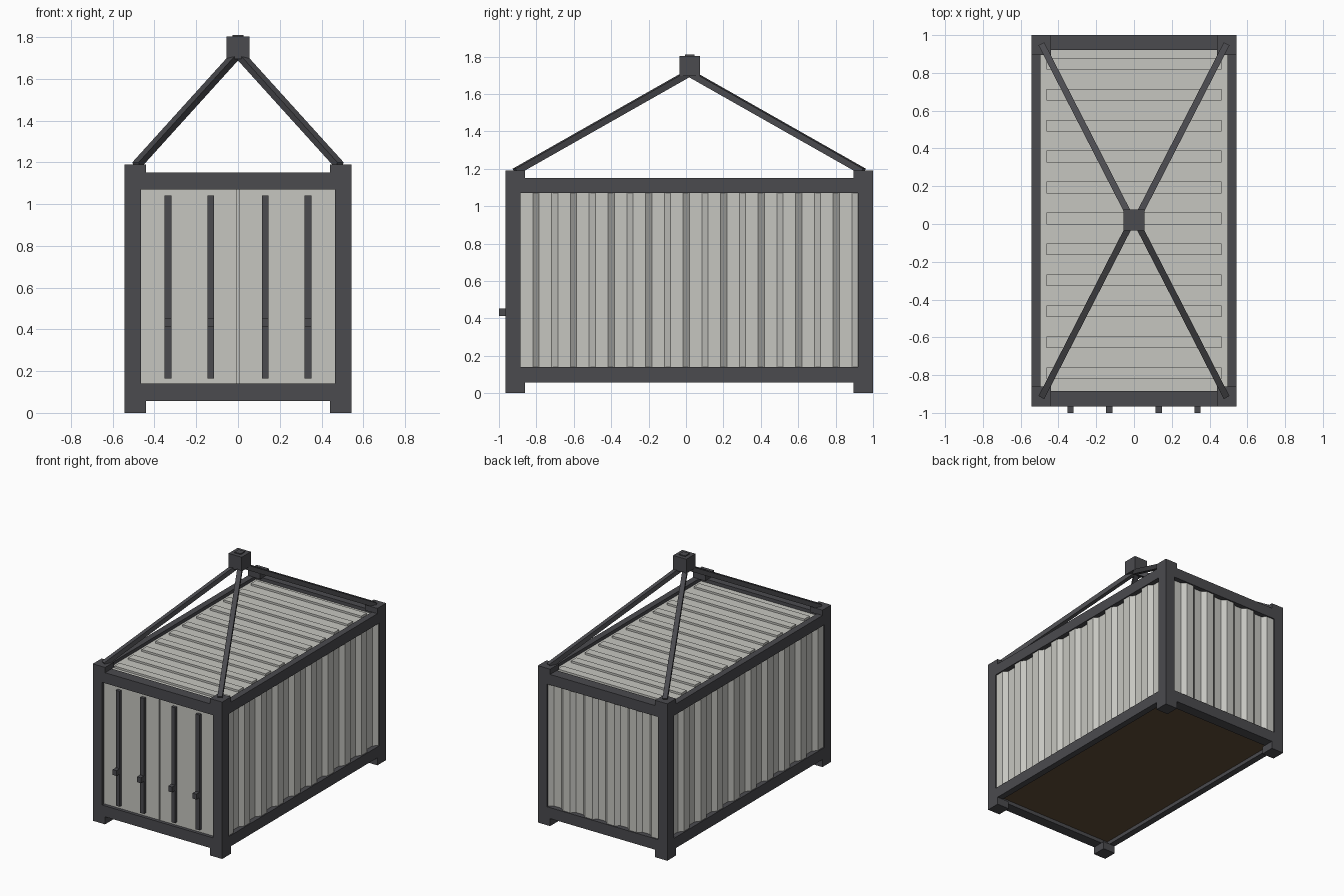
import bpy, bmesh
from mathutils import Vector

cube = bpy.data.objects.get("Cube")
if cube:
    bpy.data.objects.remove(cube, do_unlink=True)


def material(name, rgb):
    m = bpy.data.materials.new(name)
    m.use_nodes = True
    m.diffuse_color = (*rgb, 1)
    bsdf = next(n for n in m.node_tree.nodes if n.type == 'BSDF_PRINCIPLED')
    bsdf.inputs["Base Color"].default_value = (*rgb, 1)
    return m


STEEL = material("dark grey steel", (0.069, 0.069, 0.077))
PANEL = material("light grey panel", (0.565, 0.565, 0.53))
WOOD = material("brown floor", (0.12, 0.075, 0.04))


def finish(name, bm, mat):
    bmesh.ops.recalc_face_normals(bm, faces=bm.faces)
    mesh = bpy.data.meshes.new(name)
    bm.to_mesh(mesh)
    bm.free()
    mesh.materials.append(mat)
    ob = bpy.data.objects.new(name, mesh)
    bpy.context.collection.objects.link(ob)
    return ob


def box(name, x, y, z, mat=STEEL):
    """Box between (min, max) pairs on each axis."""
    bm = bmesh.new()
    bmesh.ops.create_cube(bm, size=1)
    for v in bm.verts:
        v.co = [(a + b) / 2 + c * (b - a) for (a, b), c in zip((x, y, z), v.co)]
    return finish(name, bm, mat)


def span(sign, a, b):
    """Range a..b mirrored to the given side of zero."""
    return tuple(sorted((sign * a, sign * b)))


def beam(name, start, end, width):
    """Square bar between two points."""
    start, end = Vector(start), Vector(end)
    bm = bmesh.new()
    bmesh.ops.create_cube(bm, size=1)
    turn = (end - start).to_track_quat('Z', 'Y')
    length = (end - start).length
    for v in bm.verts:
        v.co = turn @ Vector((v.co.x * width, v.co.y * width, v.co.z * length)) + (start + end) / 2
    return finish(name, bm, STEEL)


def corrugated(name, t0, t1, waves, outer, inner, z0, z1, place):
    """Trapezoid-wave wall; place(t, depth) gives x and y."""
    step = (t1 - t0) / waves
    pts = []
    for i in range(waves):
        t = t0 + i * step
        pts += [(t, outer), (t + step / 3, outer), (t + step / 2, inner), (t + step * 5 / 6, inner)]
    pts += [(t1, outer), (t1, inner - 0.015), (t0, inner - 0.015)]
    bm = bmesh.new()
    base = bm.faces.new([bm.verts.new((*place(t, d), z0)) for t, d in pts])
    top = bmesh.ops.extrude_face_region(bm, geom=[base])["geom"]
    bmesh.ops.translate(bm, vec=(0, 0, z1 - z0),
                        verts=[g for g in top if isinstance(g, bmesh.types.BMVert)])
    return finish(name, bm, PANEL)


# Main dimensions
X, FRONT, BACK = 0.543, -0.965, 1.0
POST = 0.08
XI, YF, YB = 0.465, FRONT + POST, BACK - POST
MID = (FRONT + BACK) / 2
LOW, HIGH = (0.057, 0.14), (1.07, 1.15)

# Frame posts, corner blocks and lifting slings
for sx, side in ((1, "left"), (-1, "right")):
    for end, py, cy, sling_y in (("front", (FRONT, YF), (FRONT, FRONT + 0.105), -0.912),
                                 ("back", (YB, BACK), (BACK - 0.105, BACK), 0.947)):
        tag = f"{end}_{side}"
        box(f"post_{tag}", span(sx, XI, X), py, (0.057, 1.15))
        box(f"bottom_corner_{tag}", span(sx, 0.44, X), cy, (0, 0.058))
        box(f"top_corner_{tag}", span(sx, 0.44, X), cy, (1.148, 1.19))
        beam(f"sling_{tag}", (sx * 0.487, sling_y, 1.185), (sx * 0.01, MID, 1.712), 0.034)

# Rails between the posts
for level, z in (("bottom", LOW), ("top", HIGH)):
    box(f"{level}_rail_front", (-XI, XI), (FRONT, YF), z)
    box(f"{level}_rail_back", (-XI, XI), (YB, BACK), z)
    for sx, side in ((1, "left"), (-1, "right")):
        box(f"{level}_rail_{side}", span(sx, 0.495, X), (YF, YB), z)

# Corrugated walls
for sx, side in ((1, "left"), (-1, "right")):
    corrugated(f"wall_{side}", YF, YB, 9, 0.534, 0.506, LOW[1], HIGH[0],
               lambda t, d, s=sx: (s * d, t))
corrugated("wall_back", -XI, XI, 5, BACK - 0.01, BACK - 0.038, LOW[1], HIGH[0],
           lambda t, d: (t, d))

# Roof with raised cross ribs, and floor
box("roof", (-0.497, 0.497), (YF, YB), (1.10, 1.125), PANEL)
for i in range(-5, 6):
    y = MID + 0.012 + i * 0.1638
    box(f"roof_rib_{i + 6}", (-0.463, 0.463), (y - 0.031, y + 0.031), (1.12, 1.14), PANEL)
box("floor", (-0.495, 0.495), (YF, YB), (0.085, 0.12), WOOD)

# Doors with a narrow seam, locking bars and handles
box("door_backing", (-XI, XI), (-0.92, -0.90), (LOW[1], HIGH[0]), PANEL)
for sx, side in ((1, "left"), (-1, "right")):
    box(f"door_{side}", span(sx, 0.005, XI), (-0.94, -0.915), (LOW[1], HIGH[0]), PANEL)
    for part, x in (("inner", 0.131), ("outer", 0.335)):
        xs = (sx * x - 0.016, sx * x + 0.016)
        box(f"locking_bar_{part}_{side}", xs, (-0.963, -0.935), (0.165, 1.04))
        box(f"handle_{part}_{side}", xs, (-1.0, -0.95), (0.412, 0.453))

# Lifting block above the centre
box("lifting_block", (-0.055, 0.055), (MID - 0.052, MID + 0.058), (1.695, 1.803))
box("lifting_block_cap", (-0.026, 0.026), (MID - 0.023, MID + 0.029), (1.80, 1.81))
